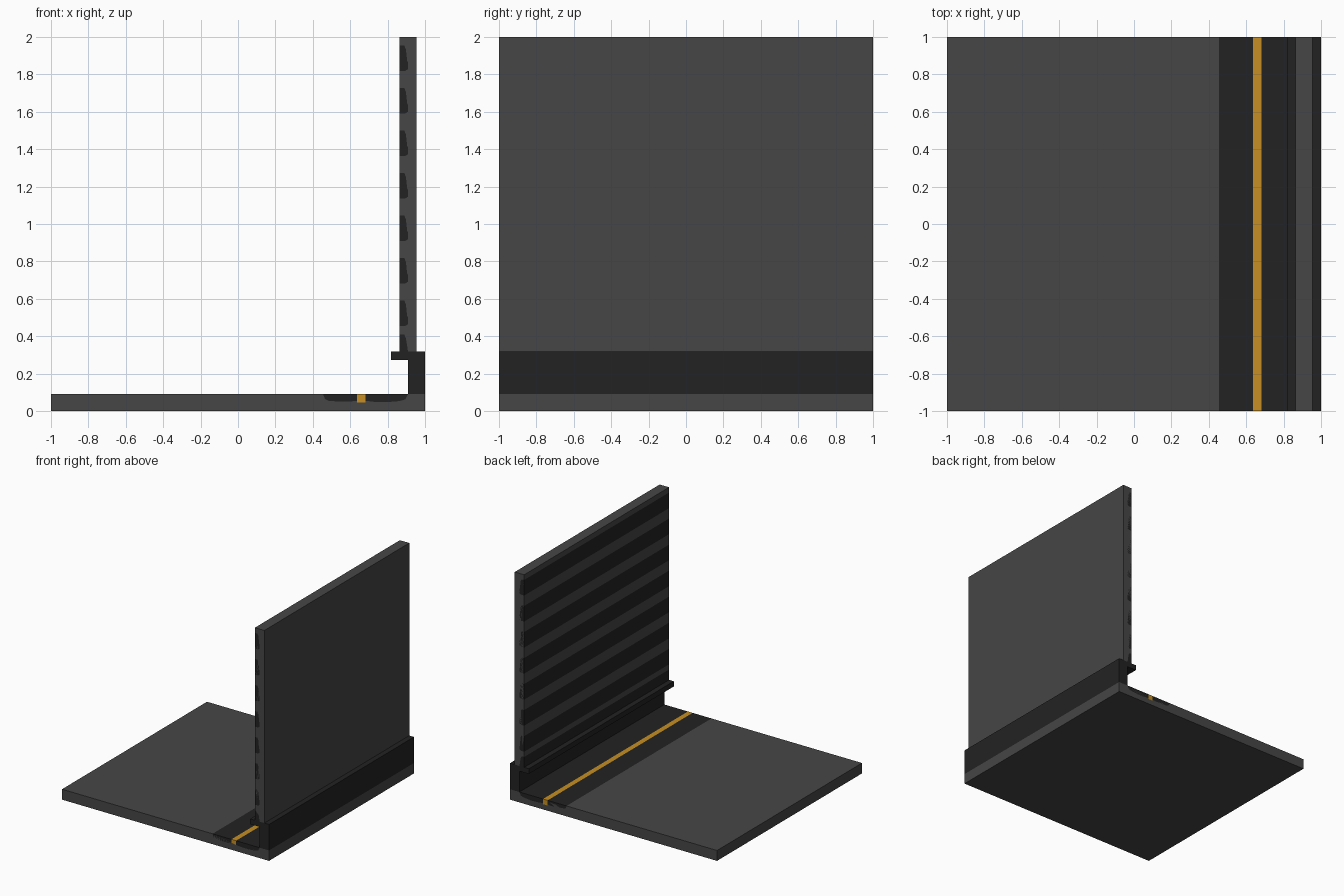
import bpy, bmesh
from collections import Counter

if "Cube" in bpy.data.objects:
    bpy.data.objects.remove(bpy.data.objects["Cube"])

U = 1 / 22            # grid unit of the model


def material(name, rgb):
    m = bpy.data.materials.new(name)
    m.diffuse_color = (*rgb, 1)
    m.use_nodes = True
    m.node_tree.nodes["Principled BSDF"].inputs["Base Color"].default_value = m.diffuse_color
    return m


GREY = material("mid grey", (0.061, 0.061, 0.061))
DARK = material("dark grey", (0.0162, 0.0162, 0.0162))
GOLD = material("amber", (0.57, 0.275, 0.017))

# Cross-sections in x and z; every one runs the full depth along y
parts = []            # (name, profile, material)


def section(name, pts, mat):
    parts.append((name, [(round(x, 4), round(z, 4)) for x, z in pts], mat))


# Floor inlay: dark channel on both sides of an amber strip
F = 2 * U
g0, g1 = 14 * U, 15 * U
left = [(10 * U, F), (0.465, 0.064), (0.485, 0.054), (0.54, 0.051), (0.6, 0.051), (g0, 0.055)]
right = [(g1, 0.055), (0.73, 0.049), (0.79, 0.047), (0.86, 0.053), (0.895, 0.062), (20 * U, F)]
gold = [(g0, U), (g1, U)]
section("floor_channel_left", left + [(g0, F)], DARK)
section("floor_channel_right", right + [(g1, F)], DARK)
section("floor_light_strip", [(g0, F), (g0, 0.055)] + gold + [(g1, 0.055), (g1, F)], GOLD)
section("floor_slab", [(-1, 0), (-1, F)] + left + gold + right + [(1, F), (1, 0)], GREY)

# Skirting with a ledge towards the room
L, R, Z = 19 * U, 21 * U, 7 * U
section("skirting", [(20 * U, F), (20 * U, 6 * U), (18 * U, 6 * U), (18 * U, Z),
                     (L, Z), (L + U, Z), (R, Z), (1, Z), (1, F)], DARK)

# Wall with dark bands let into its inner face
wall = [(L + U, Z), (R, Z), (R, 2), (L, 2)]
for i in range(8):
    top = (43 - 5 * i) * U
    bot = top - 3 * U
    if i < 7:
        band = [(L, top), (L + 0.025, top), (L + 0.034, top - 0.02), (L + 0.036, top - 0.075),
                (L + U, top - 0.09), (L + U, bot + 0.01), (L + 0.03, bot), (L, bot)]
    else:             # lowest band is cut off by the skirting
        top = 9 * U
        band = [(L, top), (L + 0.025, top), (L + 0.034, top - 0.02),
                (L + 0.036, top - 0.06), (L + U, Z), (L, Z)]
    section(f"wall_band_{i + 1}", band, DARK)
    wall += band if i < 7 else band[:-2]
section("wall_panel", wall, GREY)


def edges(pts):
    return list(zip(pts, pts[1:] + pts[:1]))


# Edges shared by two sections are inner joints and get no face
uses = Counter(frozenset(e) for _, pts, _ in parts for e in edges(pts))

for name, pts, mat in parts:
    area = sum(a[0] * b[1] - b[0] * a[1] for a, b in edges(pts))
    if area < 0:
        pts = pts[::-1]
    bm = bmesh.new()
    front = {p: bm.verts.new((p[0], -1, p[1])) for p in pts}
    back = {p: bm.verts.new((p[0], 1, p[1])) for p in pts}
    bm.faces.new([front[p] for p in pts])
    bm.faces.new([back[p] for p in reversed(pts)])
    for a, b in edges(pts):
        if uses[frozenset((a, b))] == 1:
            bm.faces.new((front[b], front[a], back[a], back[b]))
    bmesh.ops.triangulate(bm, faces=[f for f in bm.faces if len(f.verts) > 4])
    mesh = bpy.data.meshes.new(name)
    bm.to_mesh(mesh)
    bm.free()
    mesh.materials.append(mat)
    bpy.context.collection.objects.link(bpy.data.objects.new(name, mesh))
